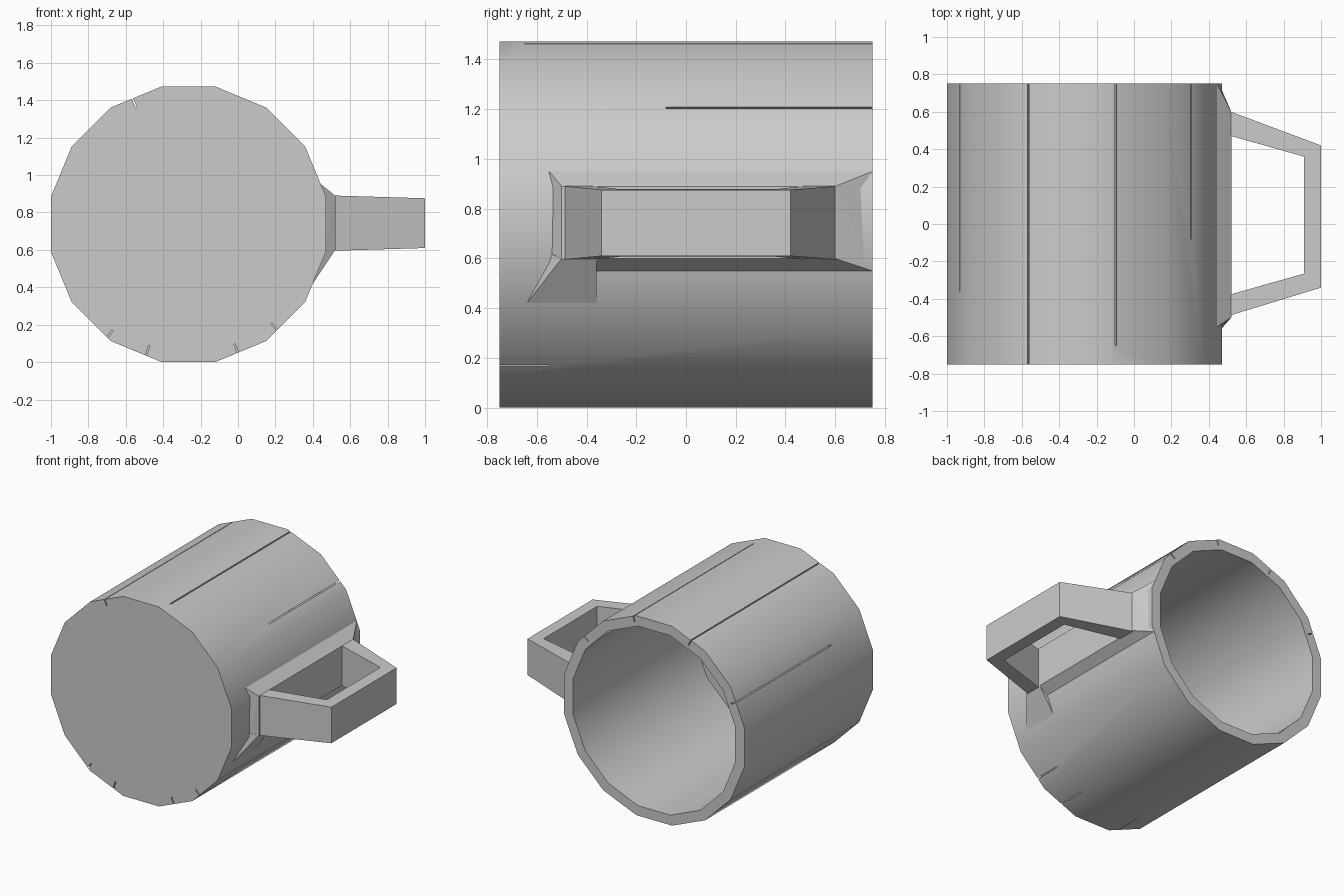
import bpy, bmesh
from math import cos, sin, pi, atan2, radians
from mathutils import Matrix

cube = bpy.data.objects.get("Cube")
if cube:
    bpy.data.objects.remove(cube, do_unlink=True)

clay = bpy.data.materials.new("pale_grey")
clay.use_nodes = True
GREY = (0.6, 0.6, 0.6, 1)
clay.diffuse_color = GREY
clay.node_tree.nodes["Principled BSDF"].inputs["Base Color"].default_value = GREY

CX, CZ, RADIUS, HALF, SIDES = -0.265, 0.737, 0.75, 0.75, 16
WALL, FLOOR = 0.075, 0.08


def finish(bm, name):
    bmesh.ops.recalc_face_normals(bm, faces=bm.faces)
    mesh = bpy.data.meshes.new(name)
    bm.to_mesh(mesh)
    bm.free()
    mesh.materials.append(clay)
    obj = bpy.data.objects.new(name, mesh)
    bpy.context.collection.objects.link(obj)
    return obj


def hull(name, points):
    bm = bmesh.new()
    for p in points:
        bm.verts.new(p)
    result = bmesh.ops.convex_hull(bm, input=bm.verts)
    loose = [v for v in result["geom_interior"] if isinstance(v, bmesh.types.BMVert)]
    bmesh.ops.delete(bm, geom=loose, context="VERTS")
    return finish(bm, name)


# Cup: closed front disc, outer wall, rim, inner wall and inner floor
bm = bmesh.new()
rings = []
for r, y in ((RADIUS, -HALF), (RADIUS, HALF), (RADIUS - WALL, HALF), (RADIUS - WALL, FLOOR - HALF)):
    angles = [2 * pi * (i + 0.5) / SIDES for i in range(SIDES)]
    rings.append([bm.verts.new((CX + r * cos(a), y, CZ + r * sin(a))) for a in angles])
for a, b in zip(rings, rings[1:]):
    for i in range(SIDES):
        j = (i + 1) % SIDES
        bm.faces.new((a[i], a[j], b[j], b[i]))
bm.faces.new(rings[0])
bm.faces.new(rings[-1])
cup = finish(bm, "cup")

# Narrow cracks in the wall: x, z, start and end along the cup
cracks = [(-0.565, 1.41, -0.8, 0.8), (-0.095, 1.47, -0.65, 0.8), (0.31, 1.21, -0.08, 0.8),
          (-0.935, 1.05, -0.36, 0.8), (-0.49, 0.04, -0.8, -0.55), (0.0, 0.05, -0.8, -0.55),
          (-0.7, 0.13, -0.8, -0.65), (0.21, 0.17, -0.8, -0.55)]
bm = bmesh.new()
for x, z, y0, y1 in cracks:
    turn = Matrix.Rotation(-atan2(z - CZ, x - CX), 4, "Y")
    place = Matrix.Translation((x, (y0 + y1) / 2, z)) @ turn
    bmesh.ops.create_cube(bm, size=1, matrix=place @ Matrix.Diagonal((0.1, y1 - y0, 0.008, 1)))
cutter = finish(bm, "crack_cutter")
cutter.hide_render = True
cutter.hide_set(True)
cut = cup.modifiers.new("cracks", "BOOLEAN")
cut.operation = "DIFFERENCE"
cut.solver = "EXACT"
cut.object = cutter

# Flared pad joining the handle to the cup
pad_face = [(0.52, y, z) for y in (-0.5, 0.6) for z in (0.6, 0.89)]
pad_base = [(x, y, z) for y in (-0.55, 0.75) for x, z in ((0.445, 0.95), (0.455, 0.55), (0.42, 0.75))]
hull("handle_pad", pad_face + pad_base)

# Wedge below the front arm
hull("handle_wedge", [(0.4, -0.64, 0.42), (0.4, -0.36, 0.42), (0.52, -0.5, 0.6), (0.52, -0.36, 0.6),
                      (0.46, -0.55, 0.62), (0.42, -0.36, 0.62)])

# Handle: four cross-sections joined into an angular loop
outer = [(0.5, 0.607), (1, 0.42), (1, -0.34), (0.5, -0.493)]
inner = [(0.5, 0.476), (0.91, 0.36), (0.91, -0.265), (0.5, -0.381)]
bm = bmesh.new()
sections = []
for o, i in zip(outer, inner):
    section = []
    for (x, y), side in ((o, -1), (o, 1), (i, 1), (i, -1)):
        half = 0.148 - 0.03 * (x - 0.5)
        section.append(bm.verts.new((x, y, 0.743 + side * half)))
    sections.append(section)
for a, b in zip(sections, sections[1:]):
    for i in range(4):
        j = (i + 1) % 4
        bm.faces.new((a[i], a[j], b[j], b[i]))
bm.faces.new(sections[0])
bm.faces.new(sections[-1])
finish(bm, "handle")

# Smooth the cup wall, keeping the rim and floor edges sharp
bpy.ops.object.select_all(action="DESELECT")
cup.select_set(True)
bpy.context.view_layer.objects.active = cup
bpy.ops.object.modifier_apply(modifier="cracks")
bpy.ops.object.shade_smooth_by_angle(angle=radians(30))
bpy.data.objects.remove(cutter, do_unlink=True)
